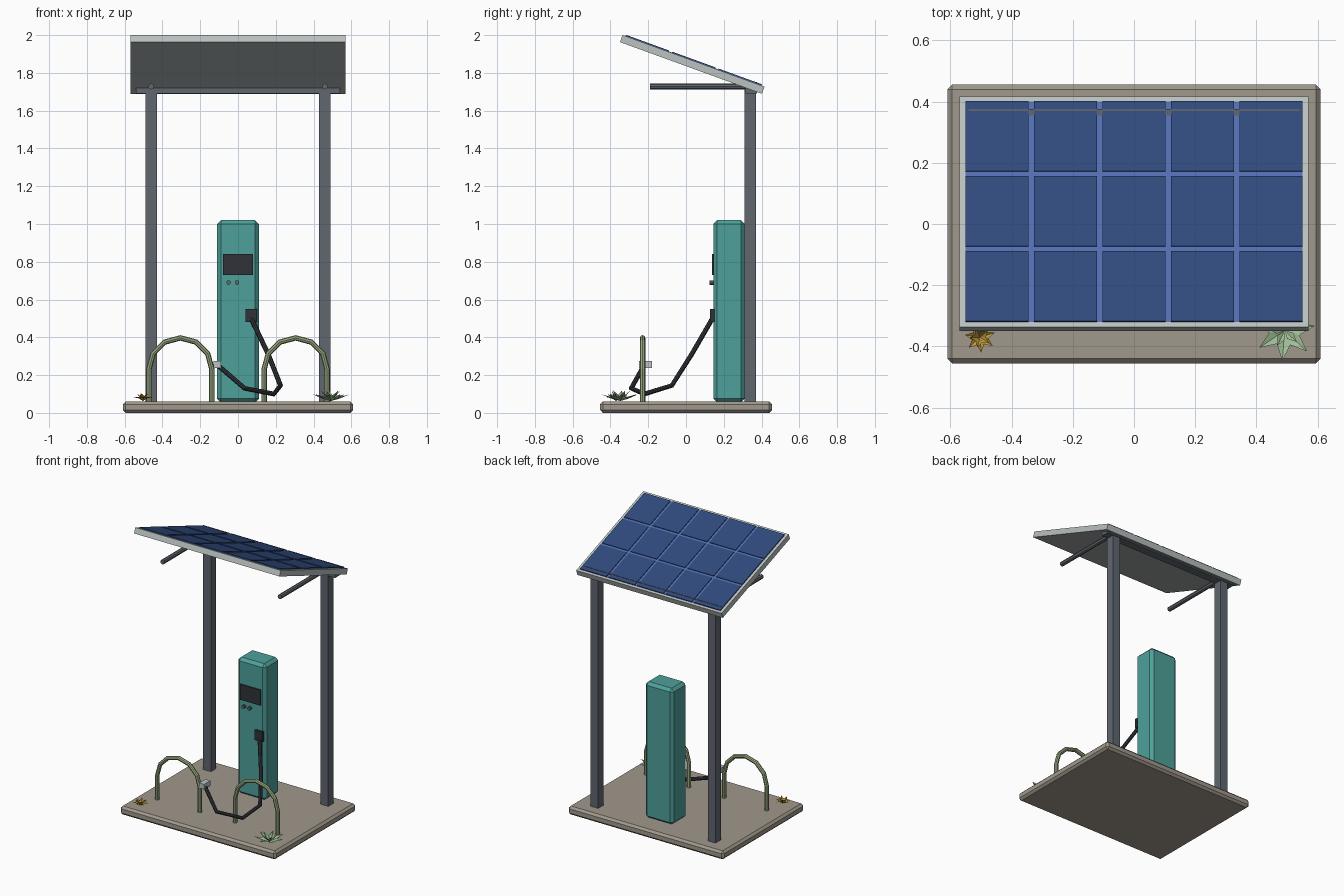
import bpy, bmesh, math
from mathutils import Matrix, Vector

if "Cube" in bpy.data.objects:
    bpy.data.objects.remove(bpy.data.objects["Cube"])


def material(name, rgb):
    lin = [((c / 255 + 0.055) / 1.055) ** 2.4 for c in rgb]
    m = bpy.data.materials.new(name)
    m.diffuse_color = (*lin, 1)
    m.use_nodes = True
    m.node_tree.nodes["Principled BSDF"].inputs["Base Color"].default_value = m.diffuse_color
    return m


CONCRETE = material("concrete", (160, 152, 140))
STEEL = material("dark_steel", (96, 103, 111))
TEAL = material("teal_paint", (78, 160, 154))
BLACK = material("black_plastic", (48, 50, 56))
SILVER = material("silver_metal", (186, 194, 192))
CELL = material("cell_blue", (48, 73, 125))
GRID = material("grid_blue", (82, 111, 178))
HOOP = material("sage_paint", (152, 168, 128))
GOLD = material("gold_leaf", (190, 152, 62))
LEAF = material("pale_green_leaf", (160, 190, 150))


def finish(name, bm, mat, matrix=Matrix()):
    bmesh.ops.recalc_face_normals(bm, faces=bm.faces)
    me = bpy.data.meshes.new(name)
    bm.to_mesh(me)
    bm.free()
    me.transform(matrix)
    me.materials.append(mat)
    ob = bpy.data.objects.new(name, me)
    bpy.context.collection.objects.link(ob)
    return ob


def add_box(bm, lo, hi):
    lo, hi = Vector(lo), Vector(hi)
    m = Matrix.Translation((lo + hi) / 2) @ Matrix.Diagonal((*(hi - lo), 1))
    bmesh.ops.create_cube(bm, size=1, matrix=m)


def box(name, lo, hi, mat, bevel=0, matrix=Matrix()):
    bm = bmesh.new()
    add_box(bm, lo, hi)
    if bevel:
        bmesh.ops.bevel(bm, geom=bm.edges[:], offset=bevel, segments=1,
                        affect='EDGES', profile=0.5)
    return finish(name, bm, mat, matrix)


def tube(name, pts, radius, mat):
    cu = bpy.data.curves.new(name, 'CURVE')
    cu.dimensions = '3D'
    cu.bevel_depth = radius
    cu.bevel_resolution = 2
    cu.use_fill_caps = True
    sp = cu.splines.new('POLY')
    sp.points.add(len(pts) - 1)
    for p, co in zip(sp.points, pts):
        p.co = (*co, 1)
    tmp = bpy.data.objects.new(name + "_path", cu)
    bpy.context.collection.objects.link(tmp)
    me = bpy.data.meshes.new_from_object(tmp.evaluated_get(bpy.context.evaluated_depsgraph_get()))
    bpy.data.objects.remove(tmp)
    me.materials.clear()
    me.materials.append(mat)
    for p in me.polygons:
        p.use_smooth = False
    ob = bpy.data.objects.new(name, me)
    bpy.context.collection.objects.link(ob)


def plant(name, centre, rings, mat):
    """Rosette of folded leaves; ring = count, reach, half width, mid z, tip z, turn"""
    bm = bmesh.new()
    for count, reach, width, mid, tip, turn in rings:
        for i in range(count):
            rot = Matrix.Rotation(math.tau * i / count + turn, 4, 'Z')
            pts = [(0, 0, 0), (reach * .45, -width, mid), (reach, 0, tip),
                   (reach * .45, width, mid), (reach * .45, 0, mid - .008)]
            a, b, c, d, e = [bm.verts.new(rot @ Vector(p)) for p in pts]
            for f in ((a, b, e), (b, c, e), (c, d, e), (d, a, e)):
                bm.faces.new(f)
    finish(name, bm, mat, Matrix.Translation(centre))


# Ground slab
box("base_slab", (-.61, -.455, 0), (.61, .455, .06), CONCRETE, .015)

# Canopy supports
for side, s in (("left", -1), ("right", 1)):
    x = .46 * s
    box(side + "_post", (x - .03, .31, .055), (x + .03, .37, 1.72), STEEL)
    tube(side + "_arm", [(x, -.19, 1.728), (x, .36, 1.728)], .016, STEEL)
box("cross_beam", (-.54, .315, 1.69), (.54, .375, 1.7515), STEEL)

# Tilted solar panel: frame, backing grid and cells
tilt = Matrix.Translation((0, .033, 1.845)) @ Matrix.Rotation(math.radians(-20), 4, 'X')
box("panel_frame", (-.57, -.4, -.02), (.57, .4, .02), SILVER, 0, tilt)
box("panel_grid", (-.55, -.383, .01), (.55, .383, .022), GRID, 0, tilt)
bm = bmesh.new()
gap, w, h = .0175, .206, .2437
for i in range(5):
    for j in range(3):
        x, y = -.55 + i * (w + gap), -.383 + j * (h + gap)
        add_box(bm, (x, y, .021), (x + w, y + h, .027))
finish("solar_cells", bm, CELL, tilt)

# Charging cabinet with screen, buttons and socket
box("cabinet", (-.11, .145, .055), (.11, .31, 1.02), TEAL, .02)
box("screen", (-.08, .137, .73), (.08, .15, .84), BLACK)
box("socket", (.04, .128, .48), (.10, .15, .55), BLACK)
for i, x in enumerate((-.05, -.005)):
    bm = bmesh.new()
    bmesh.ops.create_cone(bm, cap_ends=True, segments=10, radius1=.012, radius2=.012, depth=.025)
    finish(f"button_{i + 1}", bm, STEEL,
           Matrix.Translation((x, .1375, .69)) @ Matrix.Rotation(math.pi / 2, 4, 'X'))

# Cable and plug
tube("charging_cable", [(.07, .14, .5), (.16, .03, .31), (.225, -.075, .145),
                        (.19, -.22, .1), (.035, -.29, .13), (-.11, -.22, .255)], .013, BLACK)
box("plug", (-.13, -.25, .238), (-.09, -.18, .275), SILVER)

# Bike hoops
for side, cx in (("left", -.305), ("right", .305)):
    arc = [(cx - .167 * math.cos(a), -.23, .23 + .167 * math.sin(a))
           for a in (math.pi * k / 6 for k in range(7))]
    tube(side + "_hoop", [(cx - .167, -.23, .055)] + arc + [(cx + .167, -.23, .055)], .0145, HOOP)

# Plants in the front corners
plant("gold_plant", (-.503, -.37, .063),
      [(7, .05, .013, .022, .02, .3), (5, .034, .011, .026, .04, .7)], GOLD)
plant("green_plant", (.492, -.348, .063),
      [(7, .1, .022, .02, .035, .15), (5, .055, .014, .03, .055, .5)], LEAF)
